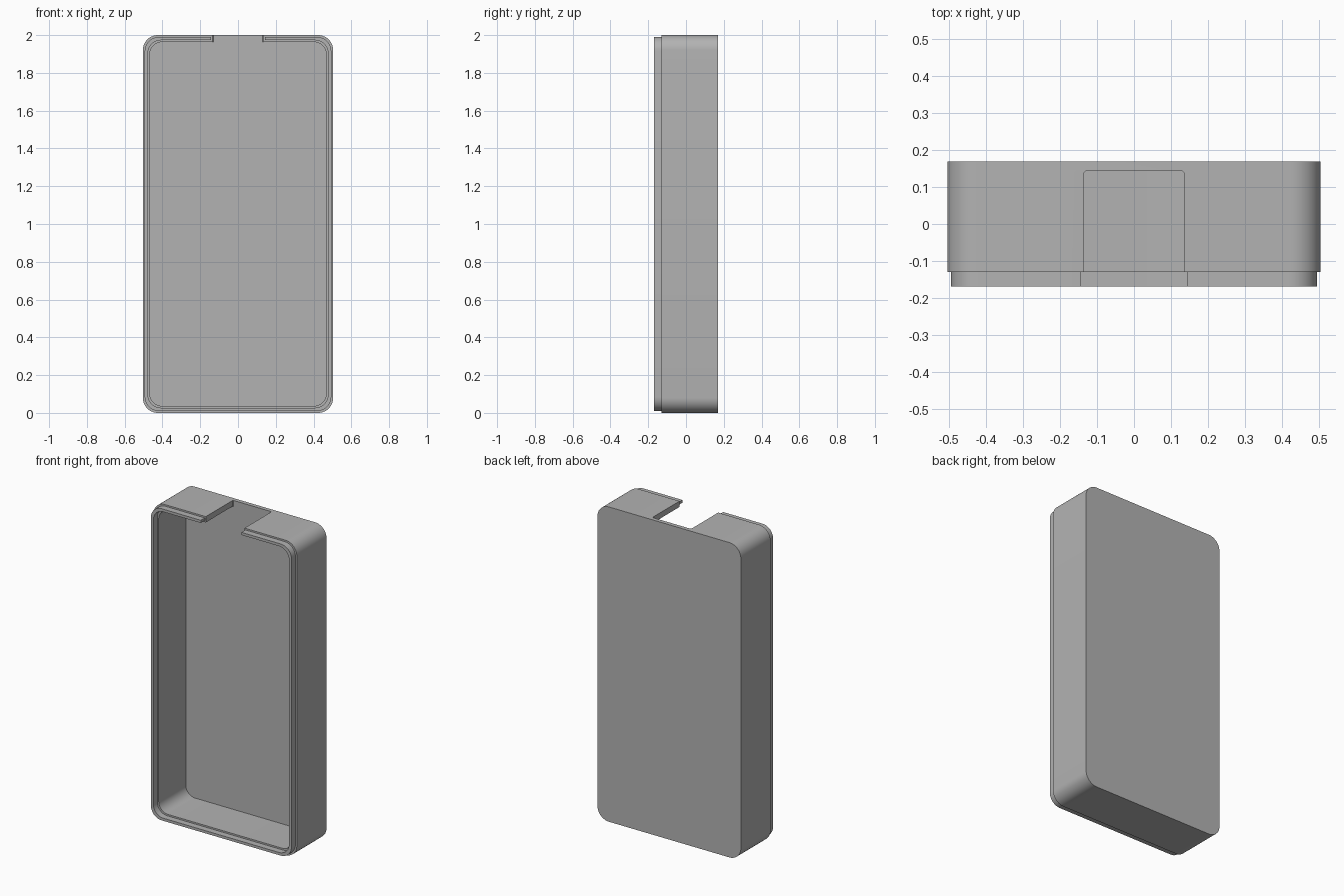
import bpy, bmesh, math

if "Cube" in bpy.data.objects:
    bpy.data.objects.remove(bpy.data.objects["Cube"], do_unlink=True)

HALF_W, HEIGHT, BACK, FRONT = 0.504, 2.0, 0.169, -0.169
STEP, FLOOR = -0.129, 0.143

grey = bpy.data.materials.new("plain grey")
grey.use_nodes = True
colour = (0.45, 0.45, 0.45, 1)
grey.diffuse_color = colour
grey.node_tree.nodes["Principled BSDF"].inputs["Base Color"].default_value = colour


def make_object(name, bm):
    bmesh.ops.recalc_face_normals(bm, faces=bm.faces)
    mesh = bpy.data.meshes.new(name)
    bm.to_mesh(mesh)
    bm.free()
    mesh.materials.append(grey)
    obj = bpy.data.objects.new(name, mesh)
    bpy.context.collection.objects.link(obj)
    return obj


def rounded_ring(bm, inset, radius, y, segments=10):
    """Rounded rectangle loop in the xz plane."""
    w, h = HALF_W - inset - radius, HEIGHT / 2 - inset - radius
    ring = []
    for corner, (sx, sz) in enumerate([(1, 1), (-1, 1), (-1, -1), (1, -1)]):
        for i in range(segments + 1):
            a = (corner + i / segments) * math.pi / 2
            ring.append(bm.verts.new((sx * w + radius * math.cos(a), y,
                                      HEIGHT / 2 + sz * h + radius * math.sin(a))))
    return ring


# Tray: outer wall, stepped lip, inner ledge, cavity
bm = bmesh.new()
steps = [(0, 0.08, BACK), (0, 0.08, STEP),
         (0.01, 0.075, STEP), (0.01, 0.075, FRONT),
         (0.027, 0.07, FRONT), (0.027, 0.07, STEP),
         (0.037, 0.065, STEP), (0.037, 0.065, FLOOR)]
rings = [rounded_ring(bm, *s) for s in steps]
for a, b in zip(rings, rings[1:]):
    for i in range(len(a)):
        j = (i + 1) % len(a)
        bm.faces.new((a[i], a[j], b[j], b[i]))
bm.faces.new(rings[0])
bm.faces.new(rings[-1])
tray = make_object("tray_case", bm)

# Cutter for the top slot, slightly wider through the lip
bm = bmesh.new()
half = [(0.143, -0.3), (0.143, STEP), (0.136, STEP),
        (0.136, FLOOR - 0.005), (0.131, FLOOR)]
outline = half + [(-x, y) for x, y in reversed(half)]
face = bm.faces.new([bm.verts.new((x, y, 1.9)) for x, y in outline])
top = bmesh.ops.extrude_face_region(bm, geom=[face])["geom"]
bmesh.ops.translate(bm, vec=(0, 0, 0.2),
                    verts=[v for v in top if isinstance(v, bmesh.types.BMVert)])
cutter = make_object("slot_cutter", bm)

slot = tray.modifiers.new("top slot", "BOOLEAN")
slot.operation = "DIFFERENCE"
slot.solver = "EXACT"
slot.object = cutter

bpy.ops.object.select_all(action="DESELECT")
tray.select_set(True)
bpy.context.view_layer.objects.active = tray
bpy.ops.object.modifier_apply(modifier=slot.name)
bpy.data.objects.remove(cutter, do_unlink=True)
bpy.ops.object.shade_smooth_by_angle(angle=math.radians(30))
